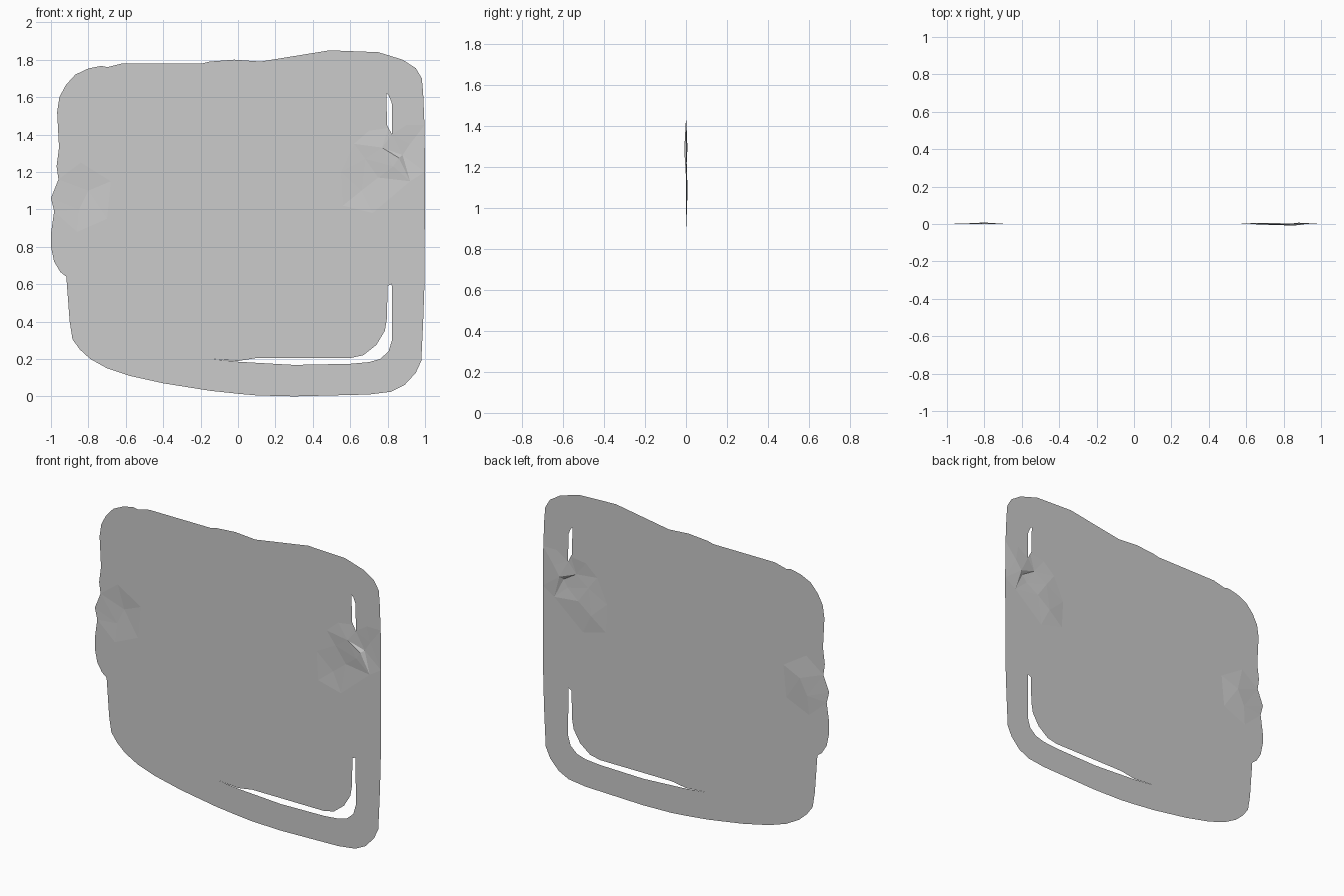
import bpy
from mathutils import Vector
from mathutils.geometry import delaunay_2d_cdt

# Sheet outline (x, z), counter-clockwise from the bottom
outline = [(0.3, 0), (0.7, 0.01), (0.82, 0.025), (0.89, 0.06), (0.95, 0.125), (0.98, 0.19),
           (0.99, 0.4), (0.997, 0.6), (1, 1.2), (0.997, 1.45), (0.99, 1.62), (0.983, 1.7), (0.95, 1.755),
           (0.88, 1.8), (0.75, 1.84), (0.49, 1.85), (0.12, 1.79), (-0.02, 1.8), (-0.15, 1.79),
           (-0.19, 1.78), (-0.62, 1.78), (-0.7, 1.76), (-0.73, 1.767), (-0.8, 1.753),
           (-0.87, 1.72), (-0.92, 1.665), (-0.955, 1.6), (-0.967, 1.52), (-0.957, 1.33),
           (-0.97, 1.23), (-0.96, 1.16), (-1, 1.06), (-0.983, 0.99), (-1, 0.87), (-1, 0.8),
           (-0.983, 0.72), (-0.95, 0.665), (-0.918, 0.64), (-0.9, 0.4), (-0.885, 0.305),
           (-0.845, 0.25), (-0.79, 0.2), (-0.7, 0.15), (-0.58, 0.11), (-0.4, 0.07),
           (-0.15, 0.03), (0, 0.014), (0.1, 0.005)]
# Short upper slot and long L-shaped lower slot with a tapering slit
upper_slot = [(0.793, 1.62), (0.805, 1.61), (0.822, 1.57), (0.823, 1.4), (0.805, 1.435), (0.797, 1.45)]
lower_slot = [(-0.14, 0.2), (0, 0.189), (0.1, 0.205), (0.6, 0.205), (0.67, 0.22), (0.74, 0.275),
              (0.785, 0.35), (0.797, 0.42), (0.799, 0.59), (0.822, 0.602), (0.823, 0.3),
              (0.805, 0.24), (0.76, 0.2), (0.7, 0.183), (0.6, 0.174), (0.3, 0.168), (0, 0.185)]
# Shallow dents and their flat surroundings (x, z, y)
relief = [(0.77, 1.33, -0.006), (0.86, 1.275, -0.008), (0.83, 1.23, -0.005), (0.88, 1.29, 0.007),
          (0.68, 1.27, 0.002), (0.75, 1.17, 0.005), (0.66, 1.1, 0.006), (0.92, 1.35, 0.005),
          (0.62, 1.35, 0), (0.55, 1.2, 0), (0.56, 1.02, 0), (0.72, 0.98, 0), (0.92, 1.15, 0),
          (0.7, 1.42, 0), (0.9, 1.45, 0), (-0.8, 1.1, 0.008), (-0.85, 1, 0.005),
          (-0.68, 1.15, 0), (-0.7, 0.95, 0), (-0.86, 0.88, 0), (-0.84, 1.25, 0)]
loops = (outline, upper_slot, lower_slot)

points, edges = [], []
for loop in loops:
    base, n = len(points), len(loop)
    points += [Vector(p) for p in loop]
    edges += [(base + i, base + (i + 1) % n) for i in range(n)]
first_relief = len(points)
points += [Vector(p[:2]) for p in relief]


def in_sheet(p):
    """Even-odd test: inside the outline and outside the slots."""
    inside = False
    for a, b in edges:
        a, b = points[a], points[b]
        if (a.y > p.y) != (b.y > p.y):
            if p.x < a.x + (p.y - a.y) * (b.x - a.x) / (b.y - a.y):
                inside = not inside
    return inside


# Triangulate the sheet, leaving the slots open
verts, _, faces, origin, _, _ = delaunay_2d_cdt(points, edges, [], 0, 1e-5)
faces = [f for f in faces if in_sheet(sum((verts[i] for i in f), Vector((0, 0))) / len(f))]
coords = []
for v, src in zip(verts, origin):
    depth = next((relief[i - first_relief][2] for i in src if i >= first_relief), 0)
    coords.append((v.x, depth, v.y))
mesh = bpy.data.meshes.new("slotted_sheet")
mesh.from_pydata(coords, [], faces)
mesh.update()
sheet = bpy.data.objects.new("slotted_sheet", mesh)
bpy.context.collection.objects.link(sheet)
